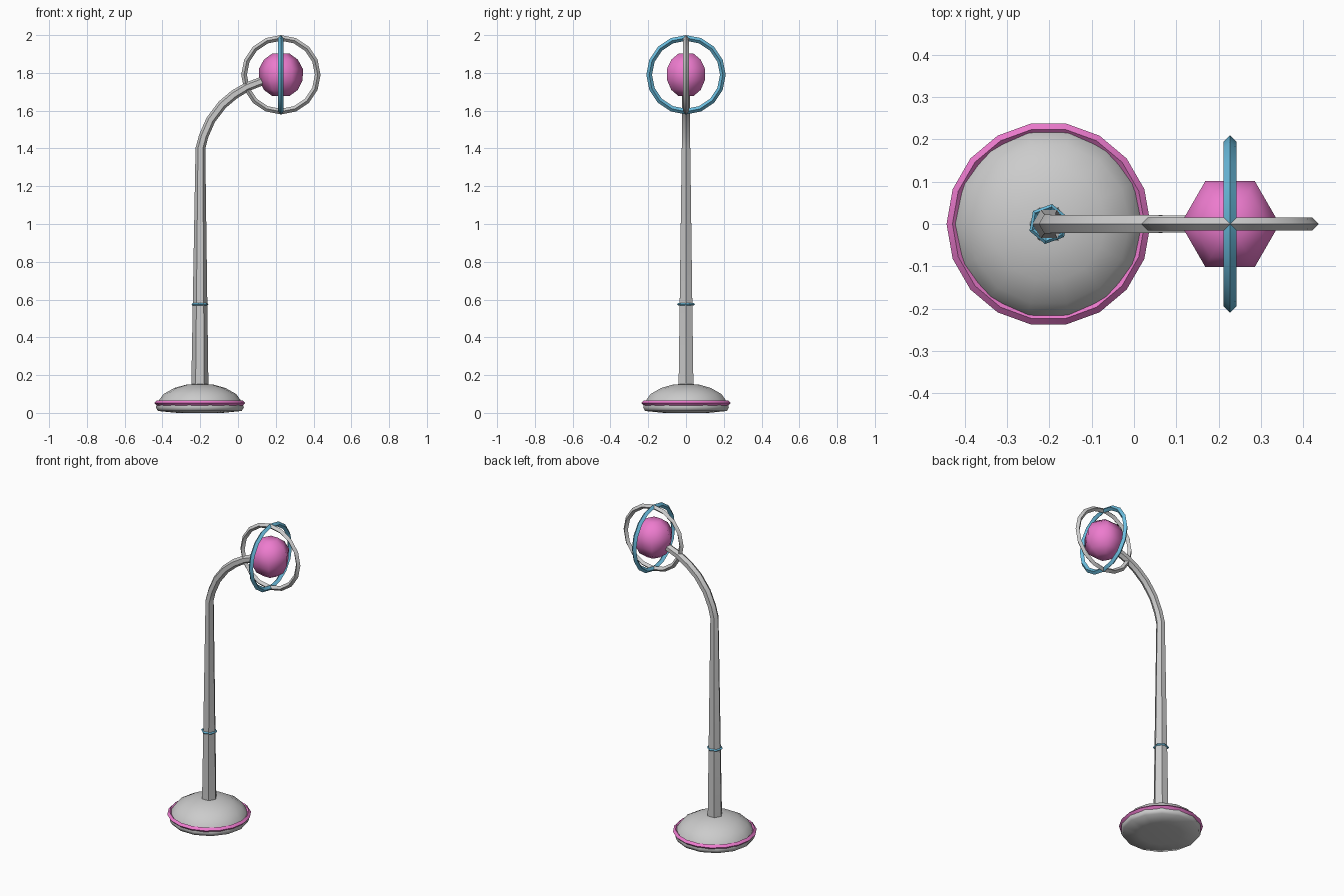
import bpy, math
from mathutils import Vector

if "Cube" in bpy.data.objects:
    bpy.data.objects.remove(bpy.data.objects["Cube"])


def material(name, rgb):
    m = bpy.data.materials.new(name)
    m.diffuse_color = (*rgb, 1)
    m.use_nodes = True
    m.node_tree.nodes["Principled BSDF"].inputs["Base Color"].default_value = m.diffuse_color
    return m


PINK = material("pink", (0.85, 0.20, 0.62))
BLUE = material("blue", (0.15, 0.52, 0.75))


def loft(name, rings, mat=None, loop=False, angle=40):
    """Skin a list of equal-length vertex rings, capped unless looped."""
    n, k = len(rings[0]), len(rings)
    faces = []
    for i in range(k if loop else k - 1):
        a, b = i * n, (i + 1) % k * n
        for j in range(n):
            q = (j + 1) % n
            faces.append((a + j, a + q, b + q, b + j))
    if not loop:
        faces += [tuple(reversed(range(n))), tuple(range((k - 1) * n, k * n))]
    me = bpy.data.meshes.new(name)
    me.from_pydata([tuple(v) for r in rings for v in r], [], faces)
    ob = bpy.data.objects.new(name, me)
    bpy.context.collection.objects.link(ob)
    if mat:
        me.materials.append(mat)
    bpy.ops.object.select_all(action='DESELECT')
    ob.select_set(True)
    bpy.context.view_layer.objects.active = ob
    bpy.ops.object.mode_set(mode='EDIT')
    bpy.ops.mesh.select_all(action='SELECT')
    bpy.ops.mesh.normals_make_consistent(inside=False)
    bpy.ops.object.mode_set(mode='OBJECT')
    bpy.ops.object.shade_smooth_by_angle(angle=math.radians(angle))
    return ob


def lathe(name, centre, profile, sides, mat=None, angle=40):
    c = Vector(centre)
    rings = [[c + Vector((r * math.cos(math.tau * j / sides),
                          r * math.sin(math.tau * j / sides), z))
              for j in range(sides)] for r, z in profile]
    return loft(name, rings, mat, angle=angle)


def hoop(name, centre, u, v, major, minor, sides, mat=None, turn=0.0):
    """Diamond-section ring lying in the plane of u and v."""
    c, u, v = Vector(centre), Vector(u), Vector(v)
    w = u.cross(v)
    rings = []
    for i in range(sides):
        a = math.tau * i / sides + turn
        d = u * math.cos(a) + v * math.sin(a)
        rings.append([c + d * (major + minor * math.cos(b)) + w * minor * math.sin(b)
                      for b in (0, math.pi / 2, math.pi, math.pi * 1.5)])
    return loft(name, rings, mat, loop=True, angle=30)


X, Y, Z = (1, 0, 0), (0, 1, 0), (0, 0, 1)
BX = -0.202                   # base axis
HEAD = (0.227, 0, 1.79)       # lamp centre

# domed foot and its trim
lathe("base", (BX, 0, 0),
      [(0.12, 0.0), (0.222, 0.01), (0.233, 0.03), (0.226, 0.05), (0.214, 0.07),
       (0.192, 0.10), (0.135, 0.132), (0.07, 0.15), (0.02, 0.153)], 14, angle=60)
hoop("base_trim", (BX, 0, 0.052), X, Y, 0.227, 0.014, 18, PINK)

# tapered hexagonal post bending over into the arm
path = [(BX, 0.10, 0.046), (-0.199, 1.40, 0.026), (-0.182, 1.465, 0.025),
        (-0.145, 1.55, 0.025), (-0.085, 1.63, 0.025), (-0.02, 1.685, 0.025),
        (0.05, 1.727, 0.024), (0.15, 1.765, 0.023)]
rings = []
for i, (x, z, r) in enumerate(path):
    p, q = path[max(i - 1, 0)], path[min(i + 1, len(path) - 1)]
    t = Vector((q[0] - p[0], 0, q[1] - p[1])).normalized()
    if i < 2:
        t = Vector(Z) if i == 0 else Vector((0.12, 0, 1)).normalized()
    side = Vector((t.z, 0, -t.x))
    rings.append([Vector((x, 0, z)) + r * (side * math.cos(a) + Vector(Y) * math.sin(a))
                  for a in (math.tau * j / 6 for j in range(6))])
loft("post_and_arm", rings, angle=30)
hoop("post_band", (BX, 0, 0.575), X, Y, 0.041, 0.007, 6, BLUE, turn=0.35)

# globe inside two crossed hoops
lathe("globe", HEAD,
      [(0.045, -0.113), (0.09, -0.08), (0.115, -0.03), (0.117, 0.03),
       (0.09, 0.08), (0.045, 0.113)], 6, PINK, angle=62).scale.y = 1.0
hoop("hoop_front", HEAD, X, Z, 0.195, 0.015, 16)
hoop("hoop_side", HEAD, Y, Z, 0.195, 0.015, 16, BLUE)
